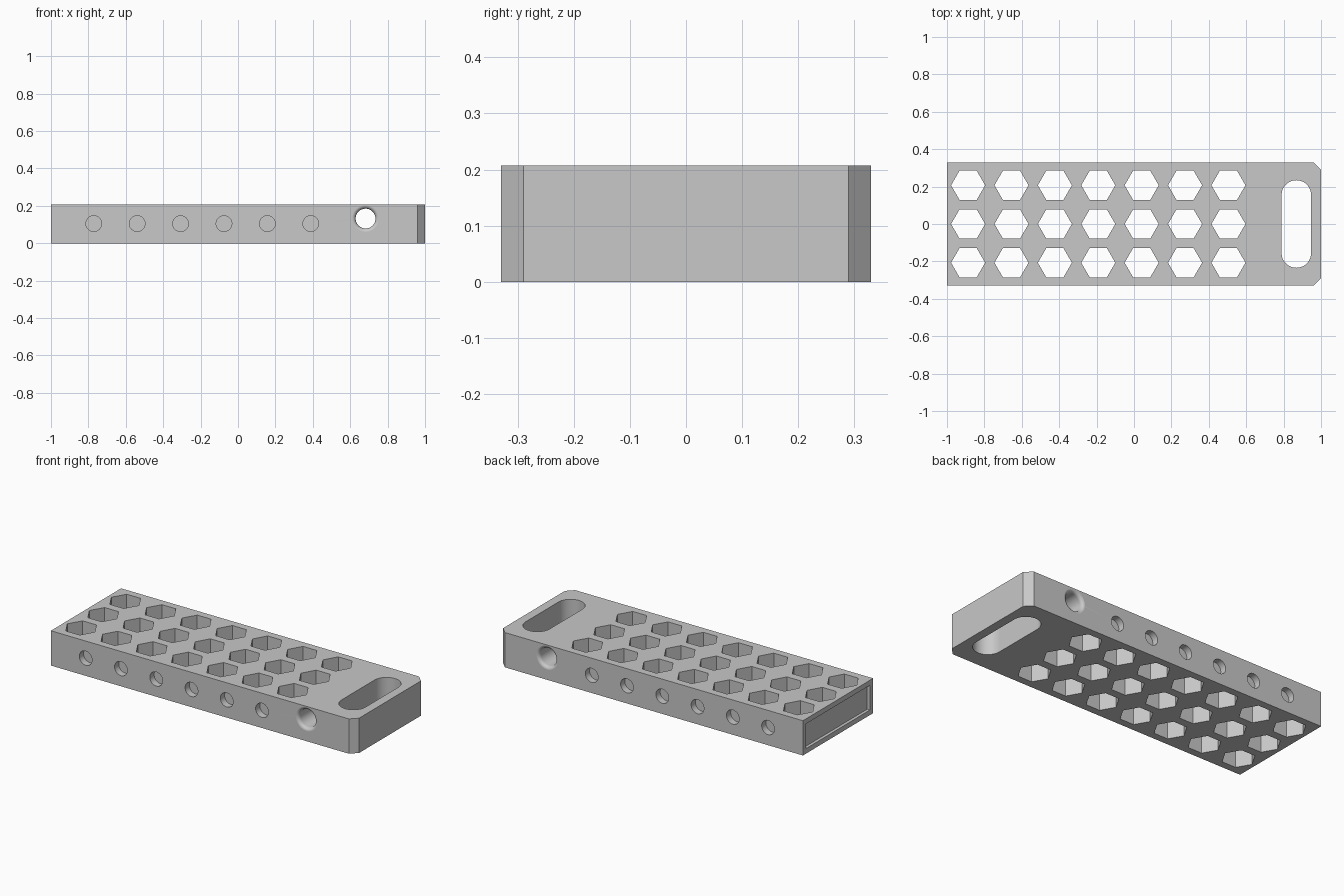
import bpy
import bmesh
from math import cos, sin, pi, radians
from mathutils import Vector

cube = bpy.data.objects.get("Cube")
if cube:
    bpy.data.objects.remove(cube, do_unlink=True)

HALF_Y, HEIGHT, CHAMFER = 0.33, 0.207, 0.04

grey = bpy.data.materials.new("light grey plastic")
grey.use_nodes = True
grey.diffuse_color = (0.58, 0.58, 0.58, 1)
grey.node_tree.nodes["Principled BSDF"].inputs["Base Color"].default_value = (0.58, 0.58, 0.58, 1)


def loft(bm, rings):
    """Skin a stack of equal-sized rings and cap both ends."""
    loops = [[bm.verts.new(p) for p in ring] for ring in rings]
    n = len(loops[0])
    for a, b in zip(loops, loops[1:]):
        for i in range(n):
            j = (i + 1) % n
            bm.faces.new((a[i], a[j], b[j], b[i]))
    bm.faces.new(loops[0][::-1])
    bm.faces.new(loops[-1])


def upright(bm, outline, z0, z1):
    loft(bm, [[Vector((x, y, z)) for x, y in outline] for z in (z0, z1)])


def disc(cx, cz, r, y, n=48):
    return [Vector((cx + r * cos(2 * pi * i / n), y, cz + r * sin(2 * pi * i / n)))
            for i in range(n)]


def finish(bm, name):
    bmesh.ops.recalc_face_normals(bm, faces=bm.faces)
    mesh = bpy.data.meshes.new(name)
    bm.to_mesh(mesh)
    bm.free()
    mesh.materials.append(grey)
    obj = bpy.data.objects.new(name, mesh)
    bpy.context.collection.objects.link(obj)
    return obj


# Solid block with two chamfered corners at the handle end
bm = bmesh.new()
c = 1 - CHAMFER
d = HALF_Y - CHAMFER
upright(bm, [(-1, -HALF_Y), (c, -HALF_Y), (1, -d), (1, d), (c, HALF_Y), (-1, HALF_Y)], 0, HEIGHT)
block = finish(bm, "perforated_block")

bm = bmesh.new()

# Grid of hexagonal through holes
for col in range(7):
    for row in (-1, 0, 1):
        cx, cy = -0.887 + 0.232 * col, 0.207 * row
        upright(bm, [(cx + 0.091 * cos(i * pi / 3), cy + 0.091 * sin(i * pi / 3))
                     for i in range(6)], -0.1, 0.3)

# Rounded handle slot
slot = []
for side, start in ((1, 0), (-1, pi)):
    for i in range(25):
        a = start + pi * i / 24
        slot.append((0.868 + 0.079 * cos(a), side * 0.155 + 0.079 * sin(a)))
upright(bm, slot, -0.1, 0.3)

# Shallow round sockets along both long sides
for side in (-1, 1):
    for col in range(6):
        cx = -0.771 + 0.232 * col
        loft(bm, [disc(cx, 0.105, 0.042, side * y) for y in (HALF_Y - 0.04, HALF_Y + 0.05)])

# Cross bore with rounded mouths
fillet = 0.02
flare = [(0.053 + fillet * (1 - cos(a)), HALF_Y - fillet + (fillet + 0.0003) * sin(a))
         for a in [radians(15 * k) for k in range(7)]]
flare.append((flare[-1][0], HALF_Y + 0.05))
stations = [(r, -y) for r, y in reversed(flare)] + flare
loft(bm, [disc(0.682, 0.132, r, y) for r, y in stations])

# Shallow rectangular recess in the plain end
m = 0.03
upright(bm, [(-1.1, m - HALF_Y), (-0.982, m - HALF_Y), (-0.982, HALF_Y - m), (-1.1, HALF_Y - m)],
        m, HEIGHT - m)

cutter = finish(bm, "hole_cutter")
cutter.hide_render = True

# Cut every opening in one pass
cut = block.modifiers.new("openings", 'BOOLEAN')
cut.operation = 'DIFFERENCE'
cut.solver = 'EXACT'
cut.object = cutter
bpy.ops.object.select_all(action='DESELECT')
bpy.context.view_layer.objects.active = block
block.select_set(True)
bpy.ops.object.modifier_apply(modifier=cut.name)
bpy.data.objects.remove(cutter, do_unlink=True)

# Smooth the round walls, keep the large faces flat
bpy.ops.object.shade_smooth_by_angle(angle=radians(30))
for face in block.data.polygons:
    if face.area > 0.02:
        face.use_smooth = False
